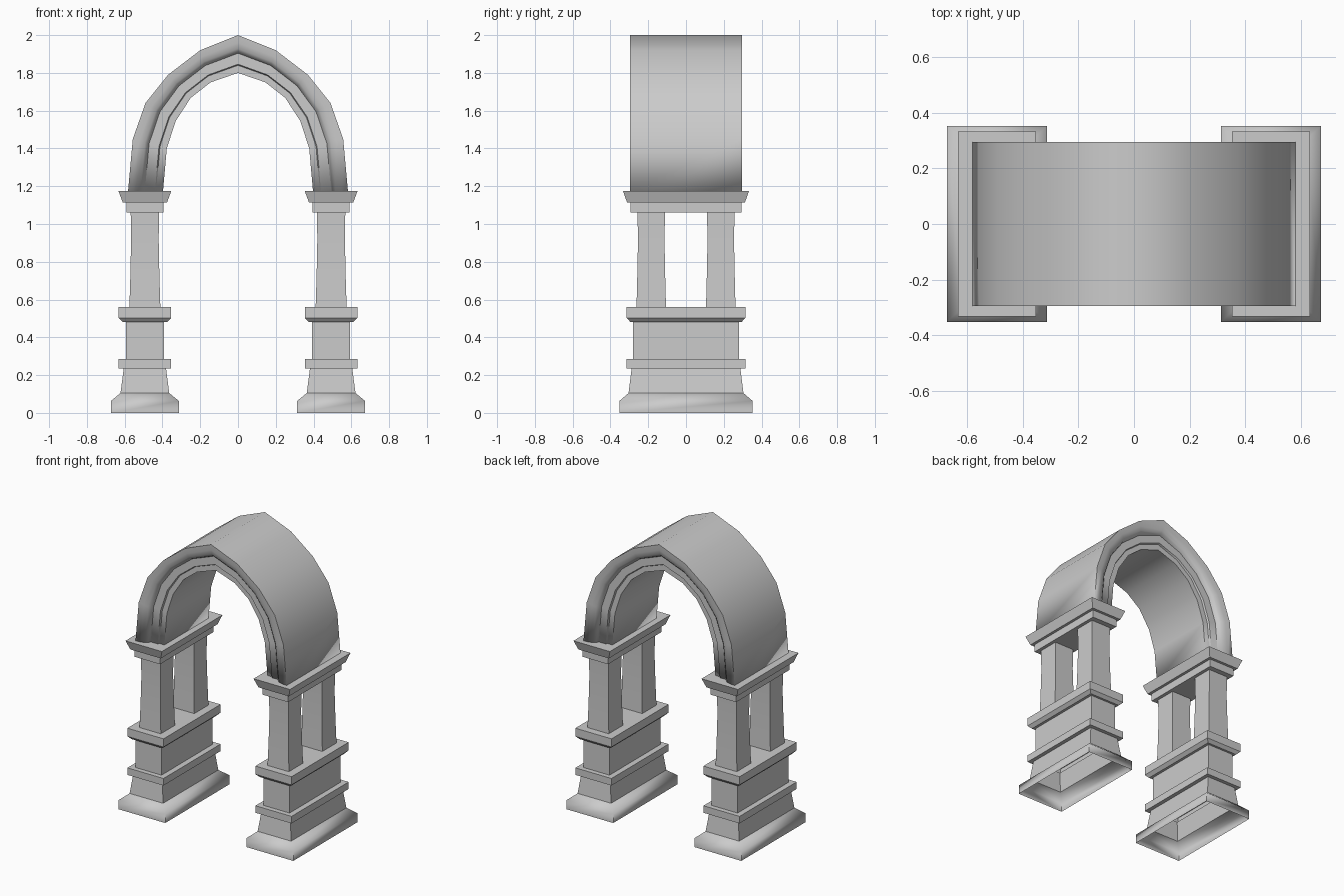
import bpy, math

if "Cube" in bpy.data.objects:
    bpy.data.objects.remove(bpy.data.objects["Cube"])


def make(name, verts, faces, angle):
    me = bpy.data.meshes.new(name)
    me.from_pydata(verts, [], faces)
    me.update()
    ob = bpy.data.objects.new(name, me)
    bpy.context.collection.objects.link(ob)
    bpy.ops.object.select_all(action='DESELECT')
    ob.select_set(True)
    bpy.context.view_layer.objects.active = ob
    bpy.ops.object.shade_smooth_by_angle(angle=math.radians(angle))
    return ob


def stack(name, cx, cy, rings, bottom=False, top=False, angle=30):
    """Rectangular rings (half x, half y, z) joined into a shell."""
    verts, faces = [], []
    for hx, hy, z in rings:
        verts += [(cx + sx * hx, cy + sy * hy, z)
                  for sx, sy in ((-1, -1), (1, -1), (1, 1), (-1, 1))]
    for i in range(len(rings) - 1):
        for j in range(4):
            a, b = i * 4 + j, i * 4 + (j + 1) % 4
            faces.append((a, b, b + 4, a + 4))
    if bottom:
        faces.append((3, 2, 1, 0))
    if top:
        n = len(verts)
        faces.append((n - 4, n - 3, n - 2, n - 1))
    return make(name, verts, faces, angle)


for side, label in ((-1, "left"), (1, "right")):
    cx = side * 0.493
    # flared foot, open underneath
    stack(label + "_foot", cx, 0,
          [(0.18, 0.353, 0), (0.18, 0.353, 0.063), (0.129, 0.304, 0.105)], angle=60)
    # hollow pedestal with two projecting bands
    stack(label + "_pedestal", cx, 0,
          [(0.129, 0.304, 0.105), (0.112, 0.288, 0.235), (0.139, 0.314, 0.235),
           (0.139, 0.314, 0.284), (0.1, 0.28, 0.284), (0.1, 0.28, 0.482),
           (0.118, 0.295, 0.482), (0.139, 0.314, 0.503), (0.139, 0.314, 0.56)], top=True)
    # pair of slightly waisted columns
    for sy, end in ((-1, "front"), (1, "back")):
        stack(f"{label}_{end}_column", cx, sy * 0.184,
              [(0.082, 0.078, 0.56), (0.077, 0.074, 0.72), (0.073, 0.07, 0.92),
               (0.075, 0.073, 1.06)])
    # capital
    stack(label + "_capital", cx, 0,
          [(0.098, 0.293, 1.06), (0.098, 0.293, 1.113), (0.117, 0.312, 1.113),
           (0.14, 0.333, 1.175)], bottom=True, top=True)

# pointed arch: outer and inner outlines, from springing to apex
outer = [(0.582, 1.175), (0.557, 1.45), (0.49, 1.64), (0.37, 1.79), (0.2, 1.92), (0, 2.0)]
inner = [(0.397, 1.175), (0.377, 1.40), (0.33, 1.545), (0.25, 1.668), (0.145, 1.75), (0, 1.80)]
full = lambda pts: [(-x, z) for x, z in pts] + pts[-2::-1]
path = list(zip(full(outer), full(inner)))

# moulded face profile: (fraction from outer to inner, y)
face = [(0, -0.296), (0.2, -0.293), (0.36, -0.285), (0.44, -0.272), (0.48, -0.255),
        (0.77, -0.255), (0.8, -0.243), (1, -0.243)]
section = face + [(t, -y) for t, y in reversed(face)]
n = len(section)
verts = [(o[0] + (i[0] - o[0]) * t, y, o[1] + (i[1] - o[1]) * t)
         for o, i in path for t, y in section]
faces = []
for k in range(len(path) - 1):
    for j in range(n):
        a, b = k * n + j, k * n + (j + 1) % n
        faces.append((a, a + n, b + n, b))
arch = make("arch", verts, faces, 48)

# make sure the arch normals point outwards
import bmesh
bm = bmesh.new()
bm.from_mesh(arch.data)
bmesh.ops.holes_fill(bm, edges=[e for e in bm.edges if e.is_boundary], sides=0)
bmesh.ops.recalc_face_normals(bm, faces=bm.faces)
bm.to_mesh(arch.data)
bm.free()
